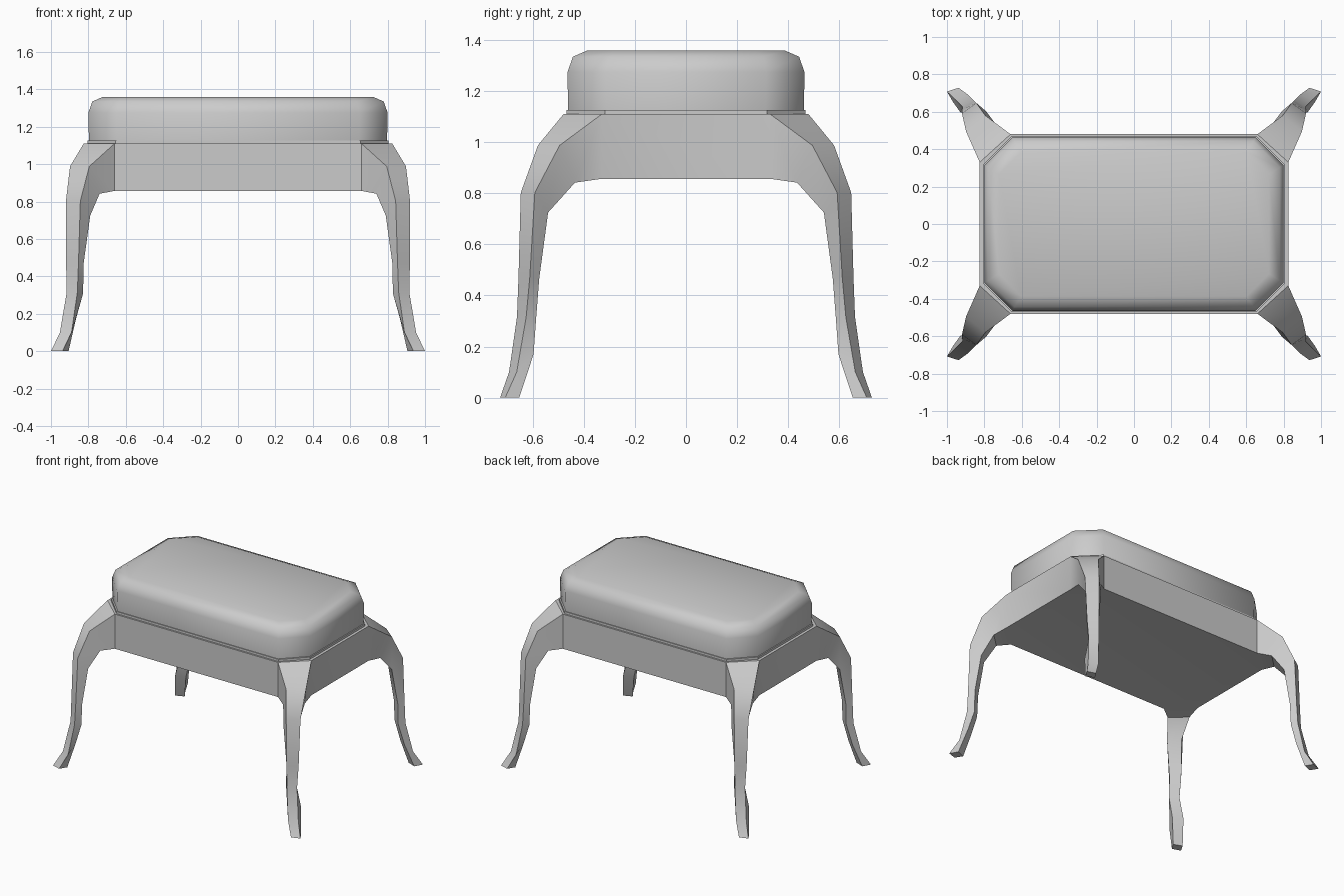
import bpy
import bmesh
import math

cube = bpy.data.objects.get("Cube")
if cube:
    bpy.data.objects.remove(cube, do_unlink=True)

grey = bpy.data.materials.new("plain grey")
grey.use_nodes = True
colour = (0.6, 0.6, 0.6, 1)
grey.diffuse_color = colour
grey.node_tree.nodes["Principled BSDF"].inputs["Base Color"].default_value = colour


def finish(bm, name, angle):
    bmesh.ops.remove_doubles(bm, verts=bm.verts, dist=0.0005)
    bmesh.ops.recalc_face_normals(bm, faces=bm.faces)
    mesh = bpy.data.meshes.new(name)
    bm.to_mesh(mesh)
    bm.free()
    mesh.materials.append(grey)
    ob = bpy.data.objects.new(name, mesh)
    bpy.context.collection.objects.link(ob)
    bpy.ops.object.select_all(action='DESELECT')
    ob.select_set(True)
    bpy.context.view_layer.objects.active = ob
    bpy.ops.object.shade_smooth_by_angle(angle=math.radians(angle))
    return ob


def octagon(bm, x, y, cut, z):
    # Rectangle with clipped corners
    pts = [(x, y - cut), (x - cut, y), (cut - x, y), (-x, y - cut),
           (-x, cut - y), (cut - x, -y), (x - cut, -y), (x, cut - y)]
    return [bm.verts.new((px, py, z)) for px, py in pts]


def octagon_stack(name, levels, angle):
    bm = bmesh.new()
    rings = [octagon(bm, *level) for level in levels]
    for low, high in zip(rings, rings[1:]):
        for i in range(8):
            j = (i + 1) % 8
            bm.faces.new((low[i], low[j], high[j], high[i]))
    bm.faces.new(rings[0])
    bm.faces.new(rings[-1])
    return finish(bm, name, angle)


# Leg rings: outer pair (xa, ya, xb, yb, z), then inner pair likewise
LEG = [
    ((.66, .48, .825, .33, 1.11), (.66, .48, .825, .33, .857)),
    ((.795, .58, .898, .495, .988), (.74, .535, .845, .435, .842)),
    ((.843, .647, .92, .592, .803), (.79, .602, .865, .54, .725)),
    ((.853, .656, .919, .612, .47), (.826, .62, .89, .575, .465)),
    ((.859, .662, .916, .626, .315), (.828, .627, .885, .587, .31)),
    ((.89, .693, .952, .663, .1), (.867, .637, .928, .597, .17)),
    ((.938, .728, 1.0, .708, 0), (.906, .678, .968, .653, 0)),
]

# Apron and four curved legs as one continuous body
bm = bmesh.new()
top, bottom = [], []
for sx, sy in ((1, 1), (-1, 1), (-1, -1), (1, -1)):
    rings = []
    for (xa, ya, xb, yb, z), (xc, yc, xd, yd, w) in LEG:
        rings.append([bm.verts.new((sx * px, sy * py, pz)) for px, py, pz in
                      ((xa, ya, z), (xb, yb, z), (xd, yd, w), (xc, yc, w))])
    for r, s in zip(rings, rings[1:]):
        for i in range(4):
            j = (i + 1) % 4
            bm.faces.new((r[i], r[j], s[j], s[i]))
    bm.faces.new(rings[-1])
    a, b, d, c = rings[0]
    flip = 1 if sx * sy > 0 else -1
    top += [b, a][::flip]
    bottom += [d, c][::flip]
for i in (1, 3, 5, 7):
    j = (i + 1) % 8
    bm.faces.new((top[i], top[j], bottom[j], bottom[i]))
bm.faces.new(top)
bm.faces.new(bottom)
finish(bm, "apron_and_legs", 35)

# Thin rim under the seat
octagon_stack("seat_rim", [(.805, .468, .15, 1.105), (.805, .468, .15, 1.126)], 30)

# Padded cushion with rounded shoulder
octagon_stack("cushion", [
    (.797, .462, .15, 1.12),
    (.8, .464, .15, 1.275),
    (.779, .443, .14, 1.335),
    (.722, .386, .12, 1.36)], 60)
